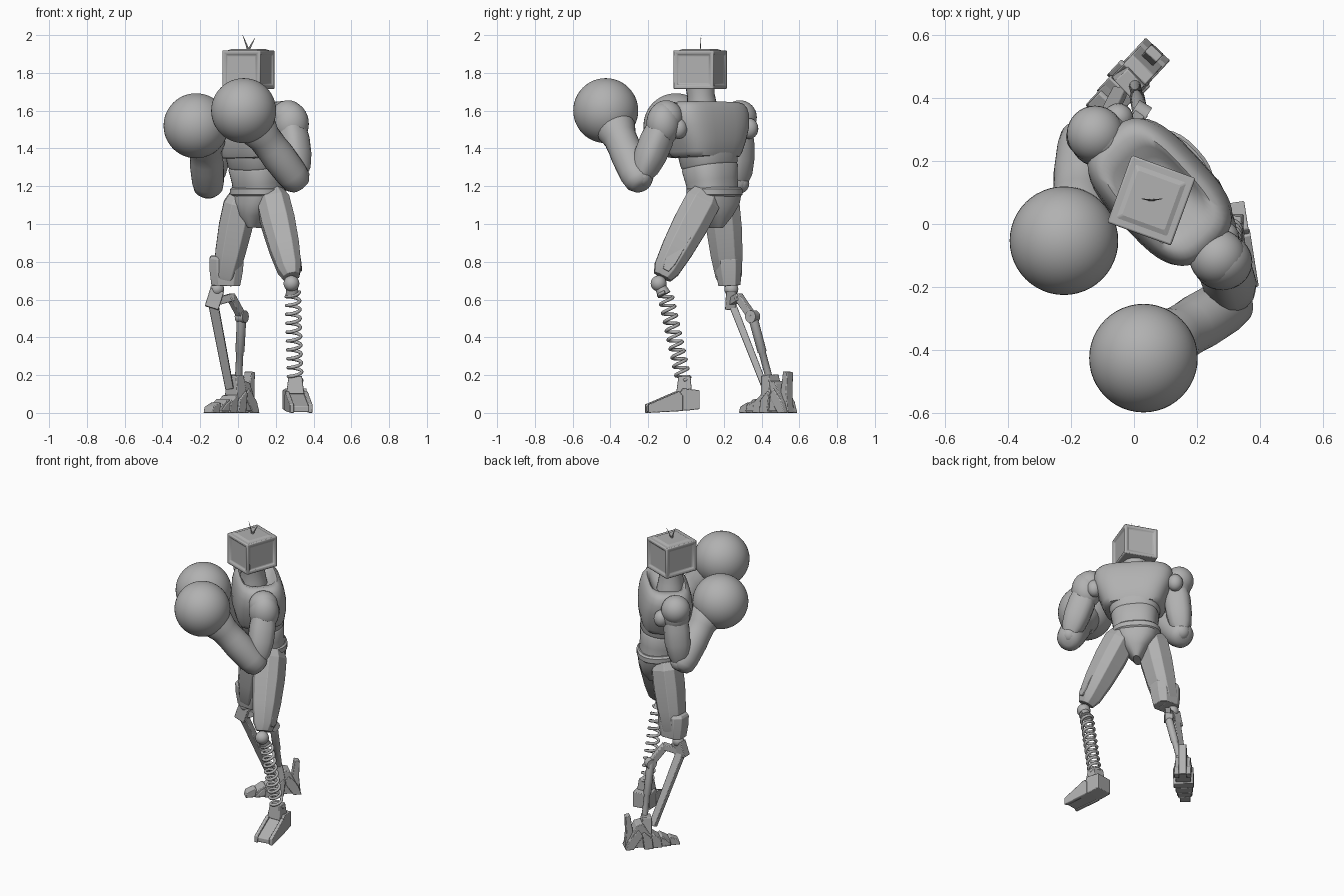
import bpy, bmesh, math
from mathutils import Vector, Matrix

if "Cube" in bpy.data.objects:
    bpy.data.objects.remove(bpy.data.objects["Cube"])

grey = bpy.data.materials.new("plain_grey")
grey.use_nodes = True
grey.diffuse_color = (0.44, 0.44, 0.44, 1)
grey.node_tree.nodes["Principled BSDF"].inputs["Base Color"].default_value = (0.44, 0.44, 0.44, 1)

TORSO_SIDE = Vector((0.68, -0.73, 0))   # across the shoulders, toward the left arm
X = Vector((1, 0, 0))


def finish(name, bm, angle=35, bevel=0):
    bmesh.ops.recalc_face_normals(bm, faces=bm.faces)
    mesh = bpy.data.meshes.new(name)
    bm.to_mesh(mesh)
    bm.free()
    mesh.materials.append(grey)
    mesh.shade_smooth()
    mesh.set_sharp_from_angle(angle=math.radians(angle))
    obj = bpy.data.objects.new(name, mesh)
    bpy.context.collection.objects.link(obj)
    if bevel:
        mod = obj.modifiers.new("soft_edges", 'BEVEL')
        mod.width, mod.segments = bevel, 2
    return obj


def tube(name, a, b, rings, n=24, side=X, power=2, phase=0, angle=35, bevel=0):
    """Loft of (t, half width, half depth) sections along the line a-b."""
    a, b, side = Vector(a), Vector(b), Vector(side)
    w = (b - a).normalized()
    u = (side - w * side.dot(w)).normalized()
    v = w.cross(u)
    bm = bmesh.new()
    loops = []
    for t, ru, rv in rings:
        loop = []
        for k in range(n):
            f = math.tau * k / n + phase
            c, s = math.cos(f), math.sin(f)
            c = math.copysign(abs(c) ** (2 / power), c)
            s = math.copysign(abs(s) ** (2 / power), s)
            loop.append(bm.verts.new(a.lerp(b, t) + u * ru * c + v * rv * s))
        loops.append(loop)
    for low, high in zip(loops, loops[1:]):
        for k in range(n):
            j = (k + 1) % n
            bm.faces.new((low[k], low[j], high[j], high[k]))
    bm.faces.new(loops[0][::-1])
    bm.faces.new(loops[-1])
    return finish(name, bm, angle, bevel)


def block(name, a, b, w, d, side=X, taper=1.0, bevel=0.004):
    r = math.sqrt(0.5)
    return tube(name, a, b, [(0, w * r, d * r), (1, w * r * taper, d * r * taper)],
                4, side, 2, math.pi / 4, 20, bevel)


def ball(name, centre, radii, segments=32):
    bm = bmesh.new()
    bmesh.ops.create_uvsphere(bm, u_segments=segments, v_segments=segments // 2, radius=1)
    bm.transform(Matrix.Translation(centre) @ Matrix.Diagonal((*radii, 1)))
    return finish(name, bm, 60)


def slab(name, outline, width, place, bevel=0.004):
    """Side outline of (y, z) points given a width, then placed."""
    bm = bmesh.new()
    ends = [[bm.verts.new((x, y, z)) for y, z in outline] for x in (-width / 2, width / 2)]
    for k in range(len(outline)):
        j = (k + 1) % len(outline)
        bm.faces.new((ends[0][k], ends[0][j], ends[1][j], ends[1][k]))
    bm.faces.new(ends[0])
    bm.faces.new(ends[1][::-1])
    bm.transform(place)
    return finish(name, bm, 20, bevel)


def placed(x, y, z, yaw):
    return Matrix.Translation((x, y, z)) @ Matrix.Rotation(math.radians(yaw), 4, 'Z')


# Box head with recessed panels
bm = bmesh.new()
bmesh.ops.create_cube(bm, size=1)
bm.transform(Matrix.Diagonal((0.215, 0.227, 0.205, 1)))
bm.normal_update()
sides = [f for f in bm.faces if abs(f.normal.z) < 0.5]
bmesh.ops.inset_individual(bm, faces=sides, thickness=0.026, depth=0)
bmesh.ops.inset_individual(bm, faces=sides, thickness=0.01, depth=-0.01)
bm.transform(placed(0.055, 0.075, 1.817, -20))
finish("head", bm, 25, 0.012)
block("head_lid", (0.055, 0.075, 1.915), (0.055, 0.075, 1.926), 0.19, 0.2,
      (0.94, -0.34, 0), 0.75)
for label, dx, top in (("left", 0.035, 1.985), ("right", -0.03, 2.0)):
    tube(label + "_antenna", (0.055, 0.075, 1.92), (0.055 + dx, 0.08, top),
         [(0, 0.006, 0.003), (0.5, 0.004, 0.002), (1, 0.001, 0.001)], 6)
tube("neck", (0.055, 0.09, 1.56), (0.055, 0.075, 1.73),
     [(0, 0.09, 0.09), (0.4, 0.08, 0.08), (0.7, 0.073, 0.073), (1, 0.077, 0.077)])

# Torso
tube("chest", (0.09, 0.104, 1.35), (0.078, 0.1, 1.65),
     [(0, 0.15, 0.11), (0.02, 0.175, 0.138), (0.1, 0.188, 0.148), (0.3, 0.212, 0.159),
      (0.55, 0.24, 0.159), (0.75, 0.248, 0.15), (0.88, 0.24, 0.138), (0.95, 0.224, 0.124),
      (0.98, 0.195, 0.11), (0.95, 0.15, 0.1), (0.84, 0.11, 0.085), (0.8, 0.07, 0.06)],
     40, TORSO_SIDE, 3.3, angle=50)
tube("abdomen", (0.11, 0.145, 1.16), (0.09, 0.115, 1.38),
     [(0, 0.135, 0.115), (0.3, 0.137, 0.12), (0.62, 0.148, 0.13), (0.66, 0.144, 0.126),
      (0.7, 0.15, 0.132), (1, 0.16, 0.137)], 32, TORSO_SIDE, 2.5)
tube("belt", (0.105, 0.15, 1.145), (0.105, 0.15, 1.195),
     [(0, 0.138, 0.12), (0.2, 0.15, 0.13), (0.8, 0.15, 0.13), (1, 0.138, 0.12)],
     32, TORSO_SIDE, 2.4)
tube("pelvis", (0.105, 0.15, 1.16), (0.1, 0.15, 0.98),
     [(0, 0.142, 0.122), (0.3, 0.125, 0.122), (0.65, 0.075, 0.105), (1, 0.022, 0.06)],
     24, TORSO_SIDE, 2.6)

# Arms: joint, shoulder, upper arm, elbow, forearm, glove
arms = (
    ("left", (0.285, -0.04, 1.505), (0.28, -0.12, 1.53), (0.318, -0.235, 1.25),
     (0.03, -0.415, 1.6), (0.03, -0.425, 1.6)),
    ("right", (-0.05, 0.335, 1.505), (-0.108, 0.27, 1.53), (-0.145, 0.28, 1.215),
     (-0.18, -0.04, 1.52), (-0.222, -0.053, 1.52)),
)
for label, joint, shoulder, elbow, wrist, glove in arms:
    ball(label + "_shoulder_joint", joint, (0.048, 0.048, 0.055), 20)
    ball(label + "_shoulder_pad", shoulder, (0.095, 0.09, 0.115))
    ball(label + "_shoulder_cap", Vector(shoulder) + Vector((-0.015, 0.015, 0.035)), (0.09, 0.09, 0.09))
    tube(label + "_upper_arm", shoulder, elbow,
         [(0, 0.07, 0.07), (0.3, 0.083, 0.08), (0.6, 0.08, 0.08), (0.85, 0.068, 0.066),
          (1, 0.045, 0.045)], 16, TORSO_SIDE, 2.6, angle=40)
    ball(label + "_elbow", elbow, (0.055, 0.055, 0.055), 20)
    low = Vector(elbow) + Vector((-0.012, -0.015, -0.014))
    tube(label + "_forearm", low, wrist,
         [(-0.11, 0.03, 0.03), (-0.09, 0.055, 0.055), (-0.03, 0.077, 0.077), (0.08, 0.085, 0.087),
          (0.35, 0.09, 0.09), (0.46, 0.087, 0.087), (0.6, 0.088, 0.088), (0.72, 0.105, 0.105),
          (0.82, 0.1, 0.1)], 24)
    ball(label + "_glove", glove, (0.172, 0.172, 0.172), 48)

# Thighs with armour plates
thighs = (
    ("left", Vector((0.175, 0.11, 1.16)), Vector((0.283, -0.125, 0.72)), 1.0),
    ("right", Vector((0.02, 0.185, 1.15)), Vector((-0.075, 0.23, 0.68)), -1.0),
)
for label, hip, knee, out in thighs:
    tube(label + "_thigh", hip, knee,
         [(0, 0.07, 0.08), (0.1, 0.092, 0.1), (0.35, 0.094, 0.1), (0.65, 0.084, 0.09),
          (0.9, 0.067, 0.074), (1, 0.045, 0.052)], 8, X, 2.6, math.pi / 8, 20, 0.003)
    for part, shift in (("outer_plate", Vector((out * 0.074, 0, 0))),
                        ("front_plate", Vector((0, -0.07, -0.02)))):
        across = Vector((0, 1, 0)) if part == "outer_plate" else X
        tube(label + "_thigh_" + part, hip + shift, knee + shift * 0.72,
             [(0.06, 0.03, 0.012), (0.14, 0.05, 0.02), (0.5, 0.052, 0.026), (0.82, 0.042, 0.02),
              (0.92, 0.024, 0.012)], 4, across, 2, math.pi / 4, 20, 0.003)
tube("right_knee_guard", (-0.06, 0.222, 0.83), (-0.065, 0.23, 0.675),
     [(0, 0.087, 0.062), (0.1, 0.096, 0.073), (0.5, 0.093, 0.071), (1, 0.08, 0.062)],
     8, X, 3, math.pi / 8, 20, 0.003)

# Left lower leg: ball knee and coil spring
ball("left_knee", (0.283, -0.145, 0.685), (0.042, 0.042, 0.042), 24)
tube("spring_cap", (0.285, -0.135, 0.665), (0.288, -0.115, 0.625), [(0, 0.03, 0.03), (1, 0.036, 0.036)], 16)
top, bottom = Vector((0.29, -0.112, 0.64)), Vector((0.303, -0.012, 0.17))
axis = (bottom - top).normalized()
across = (X - axis * X.dot(axis)).normalized()
along = axis.cross(across)
turns, steps = 10, 16
curve = bpy.data.curves.new("left_spring", 'CURVE')
curve.dimensions = '3D'
curve.bevel_depth, curve.bevel_resolution, curve.use_fill_caps = 0.009, 2, True
spline = curve.splines.new('POLY')
spline.points.add(turns * steps)
for k, point in enumerate(spline.points):
    f = math.tau * k / steps
    p = top.lerp(bottom, k / (turns * steps)) + (across * math.cos(f) + along * math.sin(f)) * 0.036
    point.co = (*p, 1)
curve.materials.append(grey)
bpy.context.collection.objects.link(bpy.data.objects.new("left_spring", curve))

# Left foot: wedge with a raised frame and an ankle
left_place = placed(0.303, -0.005, 0, 9)
slab("left_foot", [(-0.2, 0.005), (-0.2, 0.035), (-0.04, 0.1), (-0.02, 0.13), (0.07, 0.12),
                   (0.07, 0.02), (0, 0.012)], 0.115, left_place)
for label, dx in (("outer", 0.05), ("inner", -0.05)):
    slab("left_foot_rail_" + label, [(-0.205, 0), (-0.205, 0.045), (-0.04, 0.115), (-0.02, 0.09), (-0.02, 0.01)],
         0.022, left_place @ Matrix.Translation((dx, 0, 0)))
block("left_ankle", (0.303, -0.01, 0.1), (0.303, -0.008, 0.195), 0.095, 0.085, X, 0.75)

# Right lower leg: ball knee, crank and twin rods
ball("right_knee", (-0.11, 0.24, 0.655), (0.037, 0.037, 0.037), 24)
block("right_knee_bracket", (-0.11, 0.24, 0.65), (-0.14, 0.235, 0.555), 0.075, 0.055)
block("crank_top", (-0.13, 0.235, 0.585), (-0.025, 0.285, 0.615), 0.04, 0.038, (0, 0, 1))
block("crank_arm", (-0.04, 0.275, 0.62), (0.02, 0.35, 0.51), 0.042, 0.036, (0, 0, 1))
block("front_rod", (-0.135, 0.235, 0.6), (-0.045, 0.42, 0.13), 0.052, 0.04, X, 0.85)
tube("rear_rod", (0.02, 0.35, 0.52), (0.0, 0.455, 0.13),
     [(0, 0.025, 0.025), (0.5, 0.024, 0.024), (0.52, 0.019, 0.019), (1, 0.019, 0.019)], 12)
tube("crank_pin", (0.0, 0.365, 0.51), (0.04, 0.34, 0.51), [(0, 0.033, 0.033), (1, 0.033, 0.033)], 16)

# Right foot: overlapping plates and heel claws
right_place = placed(-0.012, 0.46, 0, -43)
slab("right_foot_core", [(-0.16, 0.01), (-0.12, 0.05), (-0.02, 0.1), (0.02, 0.17), (0.06, 0.16),
                         (0.1, 0.07), (0.12, 0.01)], 0.095, right_place)
for k in range(4):
    y, h = 0.015 - 0.058 * k, 0.115 - 0.02 * k
    slab("right_foot_plate_%d" % (k + 1), [(y - 0.058, 0), (y - 0.05, h * 0.6), (y, h), (y + 0.012, h * 0.9),
         (y, 0.0)], 0.125 - 0.02 * k, right_place)
block("right_ankle", (-0.01, 0.455, 0.08), (-0.015, 0.445, 0.2), 0.1, 0.075, TORSO_SIDE, 0.75)
slab("heel_claw", [(0.07, 0.06), (0.095, 0.22), (0.125, 0.215), (0.12, 0.11), (0.13, 0)], 0.05, right_place)
for label, dx in (("outer", -0.038), ("inner", 0.038)):
    slab("heel_spur_" + label, [(0.02, 0.09), (0.05, 0.13), (0.11, 0.06), (0.13, 0), (0.08, 0)],
         0.03, right_place @ Matrix.Translation((dx, 0, 0)))
